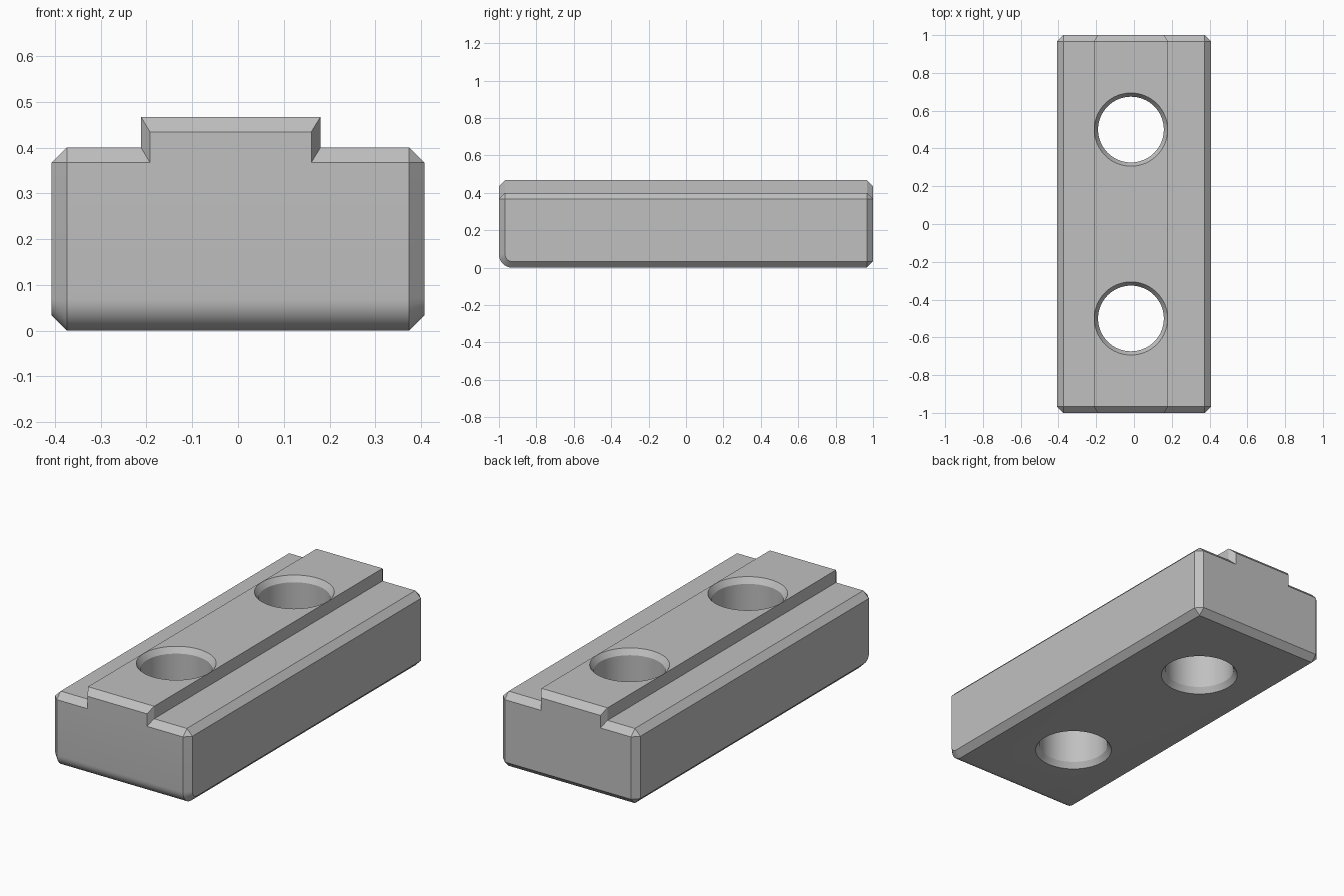
import bpy, bmesh
from math import sin, cos, pi, radians

if "Cube" in bpy.data.objects:
    bpy.data.objects.remove(bpy.data.objects["Cube"], do_unlink=True)

C = 0.033                      # chamfer size
HALF_W, TOP, RIDGE_H = 0.407, 0.4, 0.067
RIDGE_L, RIDGE_R, RIDGE_CH = -0.212, 0.18, 0.02
ROUND = 0.07                   # radius of the front lower edge
HOLE_X, HOLE_R, RIM_R, RIM_D = -0.016, 0.174, 0.194, 0.03

steel = bpy.data.materials.new("grey steel")
steel.use_nodes = True
steel.diffuse_color = (0.53, 0.53, 0.53, 1)
steel.node_tree.nodes["Principled BSDF"].inputs["Base Color"].default_value = steel.diffuse_color


def make_object(name, bm):
    bmesh.ops.recalc_face_normals(bm, faces=bm.faces)
    mesh = bpy.data.meshes.new(name)
    bm.to_mesh(mesh)
    bm.free()
    mesh.materials.append(steel)
    obj = bpy.data.objects.new(name, mesh)
    bpy.context.collection.objects.link(obj)
    return obj


def loft(rings):
    """Join closed rings of equal length and cap both ends."""
    bm = bmesh.new()
    loops = [[bm.verts.new(p) for p in ring] for ring in rings]
    n = len(loops[0])
    for a, b in zip(loops, loops[1:]):
        for i in range(n):
            j = (i + 1) % n
            bm.faces.new((a[i], a[j], b[j], b[i]))
    bm.faces.new(loops[0])
    bm.faces.new(loops[-1])
    bmesh.ops.remove_doubles(bm, verts=bm.verts, dist=1e-5)
    bmesh.ops.dissolve_degenerate(bm, edges=bm.edges, dist=1e-5)
    return bm


def section(x, inset=0.0, lift=0.0, end_x=None):
    """Lengthwise outline; the ends and bottom may sit at another x."""
    end_x = x if end_x is None else end_x
    e, low = 1 - inset, inset
    r = ROUND - inset
    steps = 8
    pts = []
    for i in range(steps + 1):                       # rounded front lower edge
        a = pi / 2 * i / steps
        pts.append((end_x, ROUND - 1 - r * cos(a), ROUND - r * sin(a)))
    pts += [(end_x, 1 - C, low), (end_x, e, C)]      # back lower chamfer
    pts += [(end_x, e, TOP - C), (end_x, e, TOP - C + lift)]
    pts += [(x, 1 - C, TOP - inset + lift), (x, C - 1, TOP - inset + lift)]
    pts += [(end_x, -e, TOP - C + lift), (end_x, -e, TOP - C)]
    return pts


# Body with raised ridge
inner_l, inner_r = RIDGE_L + RIDGE_CH, RIDGE_R - RIDGE_CH
body = make_object("slot_nut_body", loft([
    section(-HALF_W, inset=C),
    section(C - HALF_W),
    section(RIDGE_L, end_x=inner_l),
    section(RIDGE_L, lift=RIDGE_H, end_x=inner_l),
    section(RIDGE_R, lift=RIDGE_H, end_x=inner_r),
    section(RIDGE_R, end_x=inner_r),
    section(HALF_W - C),
    section(HALF_W, inset=C),
]))

# Two through holes with countersunk rims
height = TOP + RIDGE_H
flare = 2 * RIM_R - HOLE_R
hole_profile = [(flare, -RIM_D), (HOLE_R, RIM_D),
                (HOLE_R, height - RIM_D), (flare, height + RIM_D)]
for side in (-1, 1):
    cutter = make_object("hole_cutter", loft([
        [(HOLE_X + r * cos(2 * pi * k / 64), side * 0.5 + r * sin(2 * pi * k / 64), z)
         for k in range(64)] for r, z in hole_profile]))
    cutter.hide_render = True
    mod = body.modifiers.new("hole", 'BOOLEAN')
    mod.operation = 'DIFFERENCE'
    mod.solver = 'EXACT'
    mod.object = cutter
    bpy.context.view_layer.objects.active = body
    bpy.ops.object.modifier_apply(modifier=mod.name)
    bpy.data.objects.remove(cutter, do_unlink=True)

# Merge flat regions, then smooth the curved ones
bm = bmesh.new()
bm.from_mesh(body.data)
bmesh.ops.dissolve_limit(bm, angle_limit=radians(0.5), verts=bm.verts, edges=bm.edges)
bm.to_mesh(body.data)
bm.free()
bpy.ops.object.select_all(action='DESELECT')
body.select_set(True)
bpy.context.view_layer.objects.active = body
bpy.ops.object.shade_smooth_by_angle(angle=radians(30))
